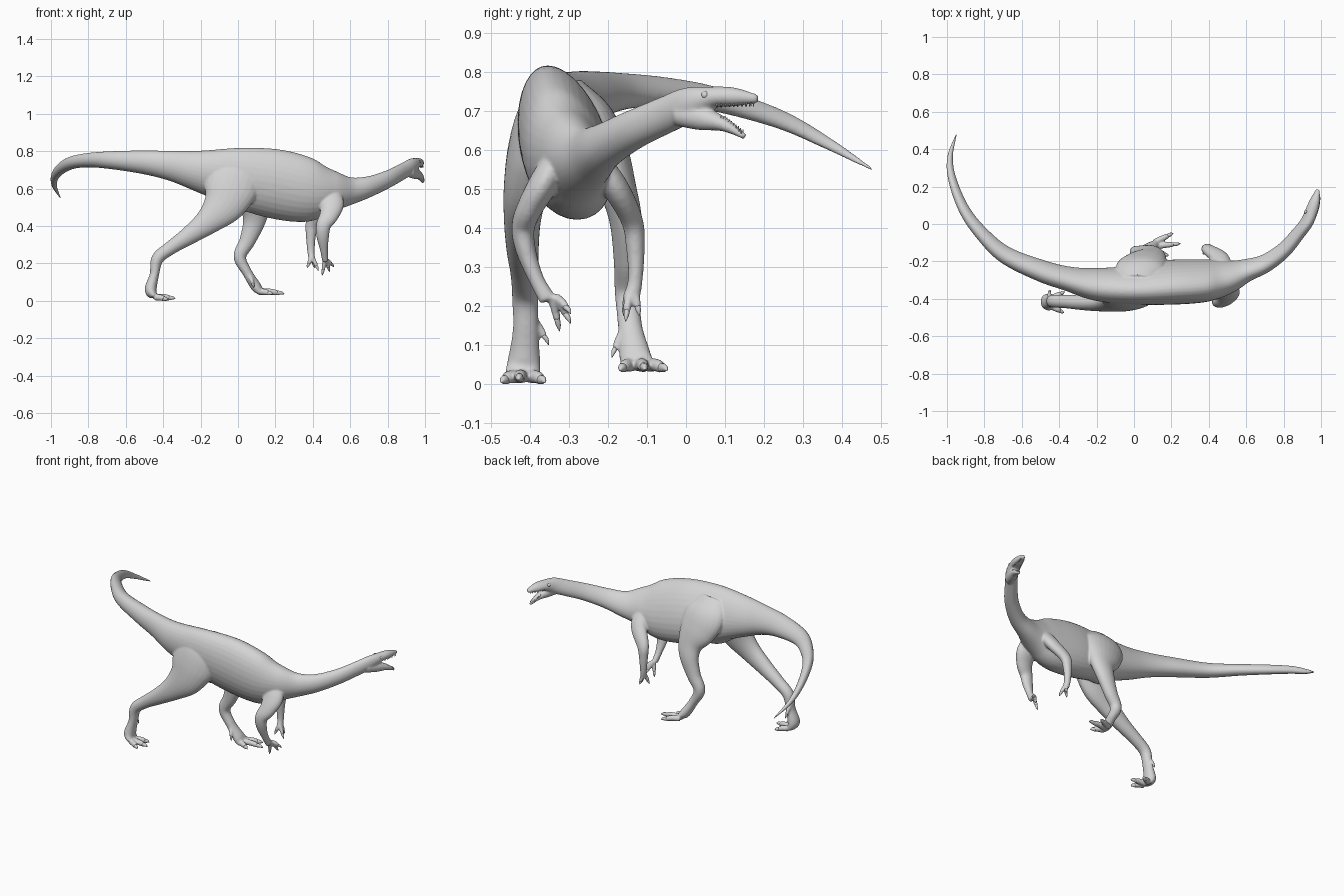
import bpy
import bmesh
import math
from mathutils import Vector

default_cube = bpy.data.objects.get("Cube")
if default_cube:
    bpy.data.objects.remove(default_cube, do_unlink=True)

UP, FORWARD = Vector((0, 0, 1)), Vector((1, 0, 0))

# One grey clay colour for everything
grey = bpy.data.materials.new("clay grey")
grey.use_nodes = True
colour = (0.66, 0.66, 0.66, 1)
grey.diffuse_color = colour
grey.node_tree.nodes["Principled BSDF"].inputs["Base Color"].default_value = colour


def smooth_rows(rows, steps):
    """Catmull-Rom interpolation of whole stations (position and radii)."""
    size = len(rows[0])
    rows = [Vector(row) for row in rows]
    padded = [rows[0] * 2 - rows[1]] + rows + [rows[-1] * 2 - rows[-2]]
    result = []
    for a, b, c, d in zip(padded, padded[1:], padded[2:], padded[3:]):
        for i in range(steps):
            t = i / steps
            result.append([
                0.5 * (2 * b[k] + (c[k] - a[k]) * t
                       + (2 * a[k] - 5 * b[k] + 4 * c[k] - d[k]) * t ** 2
                       + (3 * b[k] - a[k] - 3 * c[k] + d[k]) * t ** 3)
                for k in range(size)])
    result.append(list(rows[-1]))
    return result


def loft(bm, rows, ref=FORWARD, sides=24, steps=6, lean=0, taper=0):
    """Closed tube through stations of x, y, z, side radius, other radius."""
    stations = smooth_rows(rows, steps)
    centres = [Vector(s[:3]) for s in stations]
    rings = []
    for i, station in enumerate(stations):
        ahead = centres[min(i + 1, len(centres) - 1)]
        tangent = (ahead - centres[max(i - 1, 0)]).normalized()
        side = ref.cross(tangent).normalized()
        top = tangent.cross(side)
        wide, tall = max(station[3], 0.001), max(station[4], 0.001)
        ring = []
        for j in range(sides):
            angle = math.tau * j / sides
            c, s = math.cos(angle), math.sin(angle)
            across = wide * c * (1 - taper * s) - lean * tall * s
            ring.append(bm.verts.new(centres[i] + side * across + top * tall * s))
        rings.append(ring)
    for one, two in zip(rings, rings[1:]):
        for j in range(sides):
            k = (j + 1) % sides
            bm.faces.new((one[j], one[k], two[k], two[j]))
    bm.faces.new(rings[0][::-1])
    bm.faces.new(rings[-1])


def finish(bm, name):
    bmesh.ops.recalc_face_normals(bm, faces=bm.faces)
    for face in bm.faces:
        face.smooth = True
    mesh = bpy.data.meshes.new(name)
    bm.to_mesh(mesh)
    bm.free()
    mesh.materials.append(grey)
    obj = bpy.data.objects.new(name, mesh)
    bpy.context.collection.objects.link(obj)
    return obj


def digit(skin, claws, base, tip, radius, arch):
    """Finger or toe with a knuckle, ending in a curved claw."""
    base, tip = Vector(base), Vector(tip)
    ref = UP if abs(tip.z - base.z) < 0.04 else FORWARD
    knuckle = base.lerp(tip, 0.45) + UP * arch
    end = base.lerp(tip, 0.72) + UP * arch * 0.5
    loft(skin, [(*base, radius, radius), (*knuckle, radius * 0.9, radius * 0.95),
                (*end, radius * 0.75, radius * 0.8)], ref, 12, 4)
    middle = end.lerp(tip, 0.5) + UP * arch * 0.5
    loft(claws, [(*end.lerp(base, 0.1), radius * 0.6, radius * 0.7),
                 (*middle, radius * 0.5, radius * 0.55),
                 (*tip, 0.001, 0.001)], ref, 10, 4)


skin = bmesh.new()

# Tail, trunk, neck and skull in one sweep
loft(skin, [
    (-.95, .48, .55, .004, .004),
    (-.983, .36, .62, .015, .016),
    (-.972, .24, .68, .022, .025),
    (-.91, .08, .73, .029, .032),
    (-.82, -.045, .75, .036, .037),
    (-.69, -.165, .752, .046, .047),
    (-.5, -.25, .74, .057, .064),
    (-.35, -.295, .72, .064, .082),
    (-.2, -.325, .692, .085, .113),
    (0, -.33, .66, .1, .16),
    (.2, -.315, .625, .115, .185),
    (.38, -.305, .59, .11, .17),
    (.5, -.285, .585, .088, .115),
    (.6, -.25, .587, .06, .075),
    (.7, -.213, .61, .048, .057),
    (.8, -.142, .65, .041, .049),
    (.88, -.05, .692, .035, .046),
    (.925, .01, .718, .034, .044),
    (.95, .07, .736, .033, .028),
    (.968, .125, .737, .027, .024),
    (.984, .185, .732, .01, .011),
], UP, 32, 8, lean=.17, taper=.12)

# Open lower jaw
loft(skin, [
    (.915, -.02, .692, .028, .03),
    (.945, .04, .682, .028, .031),
    (.968, .09, .669, .023, .02),
    (.98, .122, .653, .017, .013),
    (.99, .152, .634, .009, .007),
], UP)

# Pelvis under the hips
loft(skin, [
    (.13, -.31, .55, .06, .06),
    (0, -.31, .535, .055, .06),
    (-.14, -.325, .585, .03, .03),
], UP)

# Hind legs: one pushing back, one stepping forward
loft(skin, [
    (.02, -.355, .765, .03, .08),
    (-.01, -.375, .69, .058, .14),
    (-.04, -.392, .6, .066, .145),
    (-.08, -.41, .51, .058, .112),
    (-.16, -.42, .425, .048, .072),
    (-.26, -.42, .35, .042, .05),
    (-.36, -.415, .283, .036, .037),
    (-.43, -.413, .225, .034, .033),
    (-.447, -.412, .14, .033, .025),
    (-.467, -.416, .06, .042, .032),
    (-.45, -.42, .022, .046, .02),
])
loft(skin, [
    (.02, -.295, .765, .03, .08),
    (.03, -.243, .68, .058, .13),
    (.06, -.205, .59, .058, .12),
    (.09, -.175, .5, .048, .082),
    (.085, -.155, .42, .042, .06),
    (.05, -.15, .32, .036, .043),
    (.01, -.15, .235, .033, .034),
    (.05, -.144, .15, .031, .026),
    (.095, -.132, .078, .04, .028),
    (.12, -.125, .05, .042, .018),
])

# Arms
loft(skin, [
    (.47, -.325, .6, .03, .05),
    (.5, -.36, .525, .038, .066),
    (.488, -.397, .46, .034, .052),
    (.458, -.418, .405, .03, .04),
    (.453, -.412, .345, .026, .034),
    (.46, -.385, .27, .02, .021),
    (.467, -.355, .215, .022, .017),
])
loft(skin, [
    (.47, -.25, .6, .03, .05),
    (.46, -.185, .51, .034, .05),
    (.4, -.139, .42, .028, .037),
    (.39, -.13, .35, .024, .027),
    (.39, -.13, .27, .019, .02),
    (.395, -.14, .22, .022, .017),
])

# Fingers and toes: limb name, root, digit radius, arch, claw tips
extremities = [
    ("right_foot", (-.445, -.418, .018), .018, .006,
     [(-.375, -.475, .003), (-.335, -.43, .01), (-.37, -.362, .003)]),
    ("left_foot", (.11, -.125, .048), .018, .006,
     [(.25, -.105, .036), (.21, -.048, .034), (.185, -.17, .034)]),
    ("right_hand", (.467, -.355, .222), .0125, .005,
     [(.512, -.296, .18), (.49, -.297, .155), (.45, -.325, .135)]),
    ("left_hand", (.395, -.14, .235), .0125, .005,
     [(.37, -.16, .175), (.43, -.155, .16), (.41, -.12, .175)]),
]
dewclaws = {"right_foot": ((-.455, -.388, .16), (-.45, -.353, .1)),
            "left_foot": ((.065, -.165, .13), (.085, -.19, .068))}
for name, root, radius, arch, tips in extremities:
    claws = bmesh.new()
    for tip in tips:
        start = Vector(root)
        start.y += (tip[1] - root[1]) * 0.35
        digit(skin, claws, start, tip, radius, arch)
    if name in dewclaws:
        digit(skin, claws, *dewclaws[name], radius * 0.6, arch)
    finish(claws, name + "_claws")

# Blend the overlapping masses into one continuous skin
body = finish(skin, "body")
blend = body.modifiers.new("blend", "REMESH")
blend.mode = "VOXEL"
blend.voxel_size = 0.005
blend.use_smooth_shade = True
soften = body.modifiers.new("soften", "SMOOTH")
soften.factor = 0.5
soften.iterations = 8

# Eyes and teeth, mirrored across the head
head_side = UP.cross(Vector((.3, .95, 0))).normalized()
teeth = bmesh.new()
rows_of_teeth = [
    ((.955, .085, .72), (.98, .17, .723), .024, .014, -1),
    ((.966, .095, .678), (.988, .144, .643), .02, .009, 1),
]
for label, sign in (("left_eye", 1), ("right_eye", -1)):
    eye = bmesh.new()
    bmesh.ops.create_uvsphere(eye, u_segments=16, v_segments=10, radius=0.01)
    place = Vector((.944, .057, .742)) + head_side * sign * 0.027
    bmesh.ops.translate(eye, verts=eye.verts, vec=place)
    finish(eye, label)
    for back, front, wide, narrow, way in rows_of_teeth:
        for i in range(9):
            t = i / 8
            root = Vector(back).lerp(Vector(front), t)
            root += head_side * sign * (wide + (narrow - wide) * t) * 0.8
            point = root + UP * way * 0.01
            loft(teeth, [(*root, .0025, .0025), (*point, .001, .001)], FORWARD, 6, 1)
finish(teeth, "teeth")
